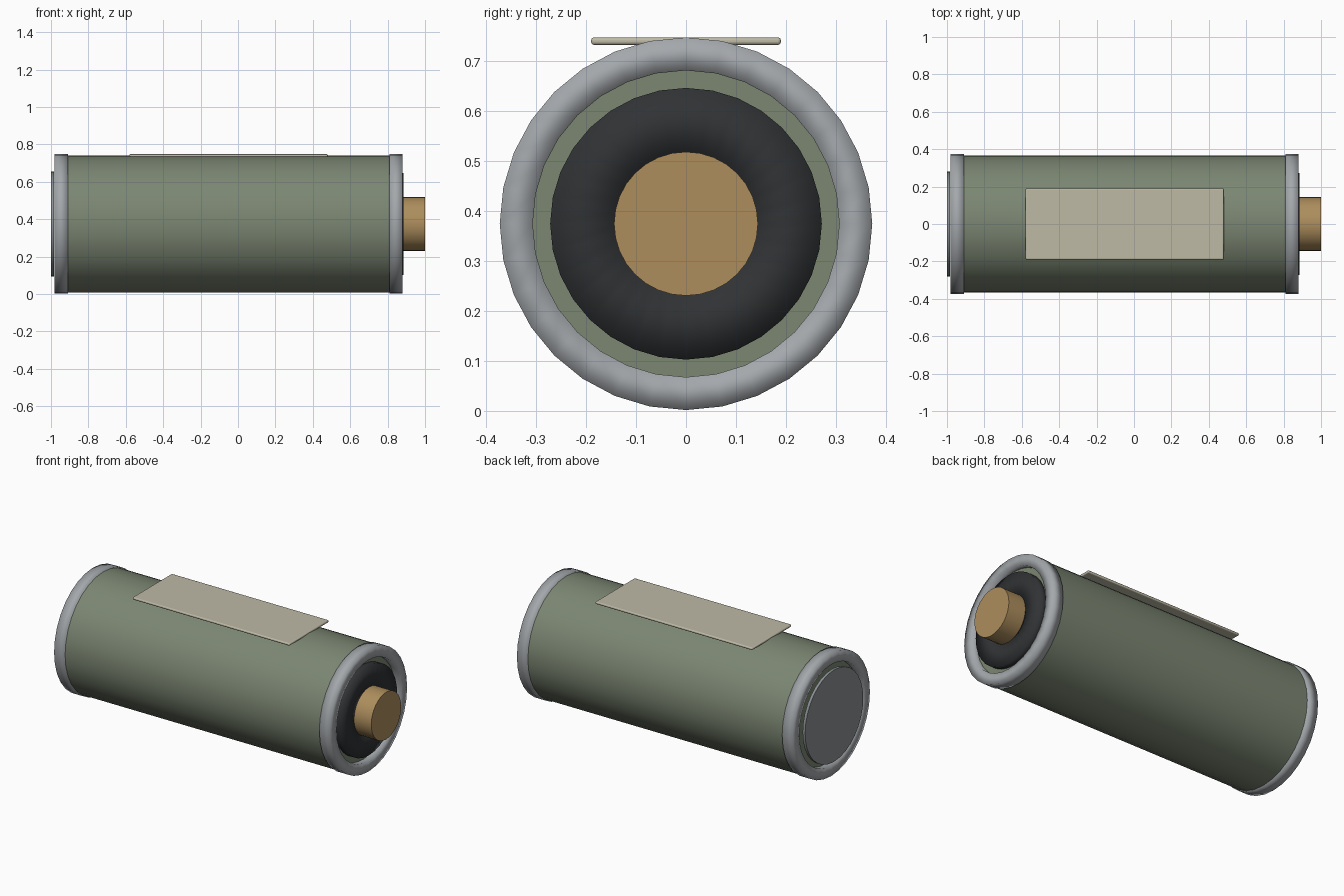
import bpy, bmesh, math

if "Cube" in bpy.data.objects:
    bpy.data.objects.remove(bpy.data.objects["Cube"])

SIDES = 32
AXIS_Z = 0.375


def material(name, rgb):
    m = bpy.data.materials.new(name)
    m.diffuse_color = (*rgb, 1.0)
    m.use_nodes = True
    m.node_tree.nodes["Principled BSDF"].inputs["Base Color"].default_value = m.diffuse_color
    return m


def lathe(name, profile, mat, closed=False, soft=False):
    """Spin (x, radius) points about the battery axis; open profiles get end caps."""
    bm = bmesh.new()
    loops = []
    for x, r in profile:
        angles = [2 * math.pi * i / SIDES for i in range(SIDES)]
        loops.append([bm.verts.new((x, r * math.sin(a), AXIS_Z + r * math.cos(a)))
                      for a in angles])
    pairs = list(zip(loops, loops[1:]))
    if closed:
        pairs.append((loops[-1], loops[0]))
    else:
        bm.faces.new(loops[0])
        bm.faces.new(loops[-1])
    for a, b in pairs:
        for i in range(SIDES):
            j = (i + 1) % SIDES
            bm.faces.new((a[i], a[j], b[j], b[i]))
    bmesh.ops.recalc_face_normals(bm, faces=bm.faces)
    return finish(name, bm, mat, soft)


def finish(name, bm, mat, soft=False):
    mesh = bpy.data.meshes.new(name)
    bm.to_mesh(mesh)
    bm.free()
    ob = bpy.data.objects.new(name, mesh)
    bpy.context.collection.objects.link(ob)
    mesh.materials.append(mat)
    bpy.ops.object.select_all(action='DESELECT')
    ob.select_set(True)
    bpy.context.view_layer.objects.active = ob
    if soft:
        bpy.ops.object.shade_smooth()
    else:
        bpy.ops.object.shade_smooth_by_angle(angle=math.radians(35))
    return ob


def tube(name, x0, x1, inner, outer, mat):
    return lathe(name, [(x0, outer), (x1, outer), (x1, inner), (x0, inner)],
                 mat, closed=True, soft=True)


def cylinder(name, x0, x1, r, mat):
    return lathe(name, [(x0, r), (x1, r)], mat)


green = material("olive_green", (0.20, 0.24, 0.17))
steel = material("steel", (0.37, 0.39, 0.41))
dark_steel = material("dark_steel", (0.26, 0.28, 0.29))
rubber = material("black_rubber", (0.03, 0.032, 0.035))
brass = material("brass", (0.42, 0.27, 0.11))
paper = material("paper", (0.52, 0.49, 0.38))

# Main casing
cylinder("casing", -0.945, 0.845, 0.367, green)

# Crimped end rims
for name, x in (("negative_rim", -0.945), ("positive_rim", 0.845)):
    tube(name, x - 0.035, x + 0.035, 0.307, 0.373, steel)

# Positive end: insulating gasket and raised contact
tube("insulator_ring", 0.825, 0.884, 0.135, 0.272, rubber)
cylinder("positive_contact", 0.84, 1.0, 0.144, brass)

# Negative end: thin contact plate
cylinder("negative_contact", -1.0, -0.983, 0.28, dark_steel)

# Flat label plate with rounded edges
bm = bmesh.new()
bmesh.ops.create_cube(bm, size=1)
for v in bm.verts:
    v.co = (v.co.x * 1.06 - 0.05, v.co.y * 0.38, v.co.z * 0.015 + 0.7405)
label = finish("label", bm, paper)
bevel = label.modifiers.new("rounded_edges", 'BEVEL')
bevel.width = 0.006
bevel.segments = 3
